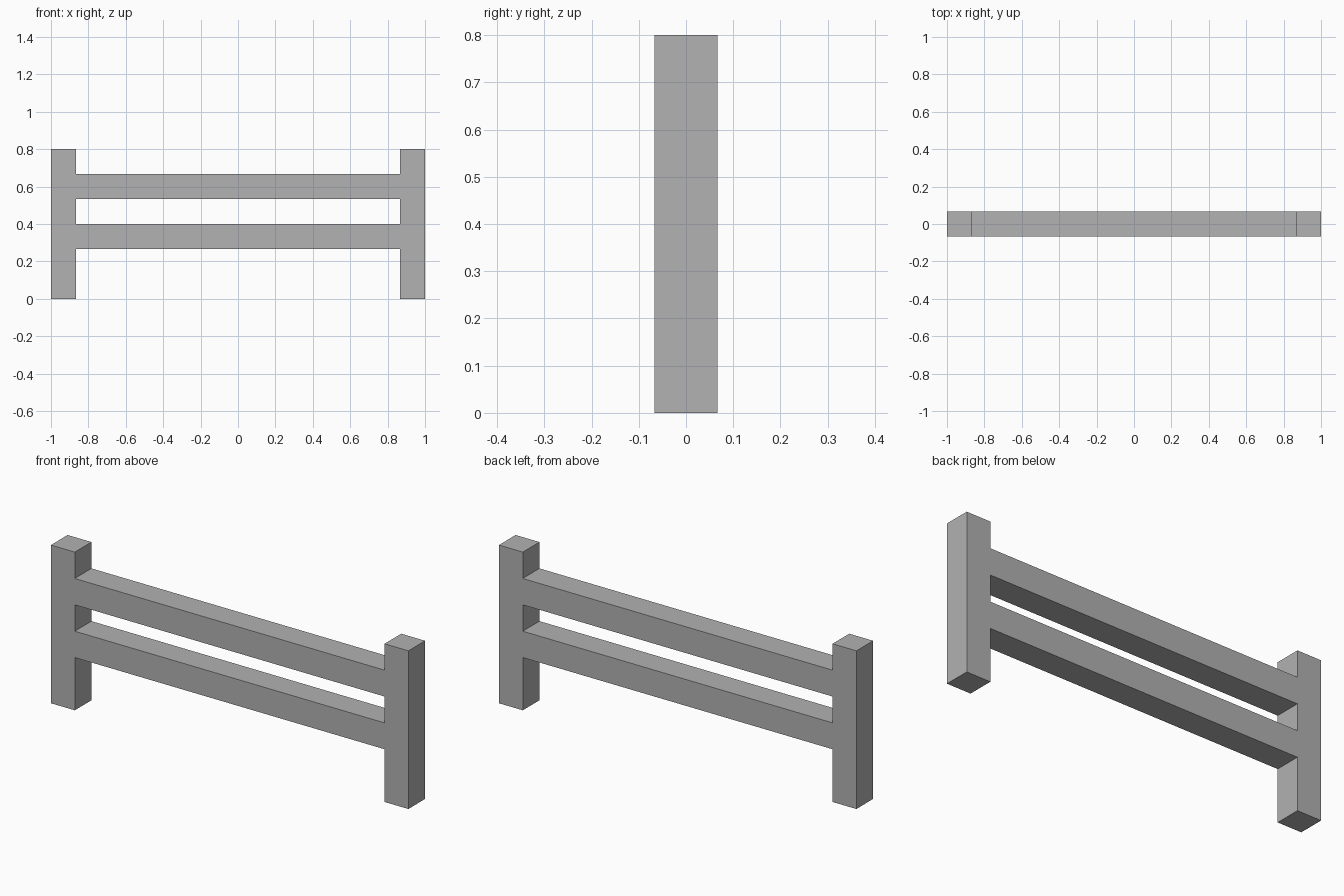
import bpy

cube = bpy.data.objects.get("Cube")
if cube:
    bpy.data.objects.remove(cube, do_unlink=True)

# Single flat grey
GREY = (0.445, 0.445, 0.445, 1.0)
grey = bpy.data.materials.new("plain_grey")
grey.use_nodes = True
grey.diffuse_color = GREY
grey.node_tree.nodes["Principled BSDF"].inputs["Base Color"].default_value = GREY

T = 2 / 15            # timber thickness
HEIGHT = 6 * T        # post height
POST_X = 1 - T / 2    # post centre


def beam(name, size, centre):
    bpy.ops.mesh.primitive_cube_add(size=1, location=centre)
    obj = bpy.context.object
    obj.name = obj.data.name = name
    obj.scale = size
    bpy.ops.object.transform_apply(location=False, rotation=False, scale=True)
    obj.data.materials.append(grey)
    return obj


# Upright posts at both ends
for name, side in (("left_post", 1), ("right_post", -1)):
    beam(name, (T, T, HEIGHT), (side * POST_X, 0, HEIGHT / 2))

# Horizontal rails fitted between the posts
for name, level in (("lower_rail", 2.5), ("upper_rail", 4.5)):
    beam(name, (2 - 2 * T, T, T), (0, 0, level * T))
